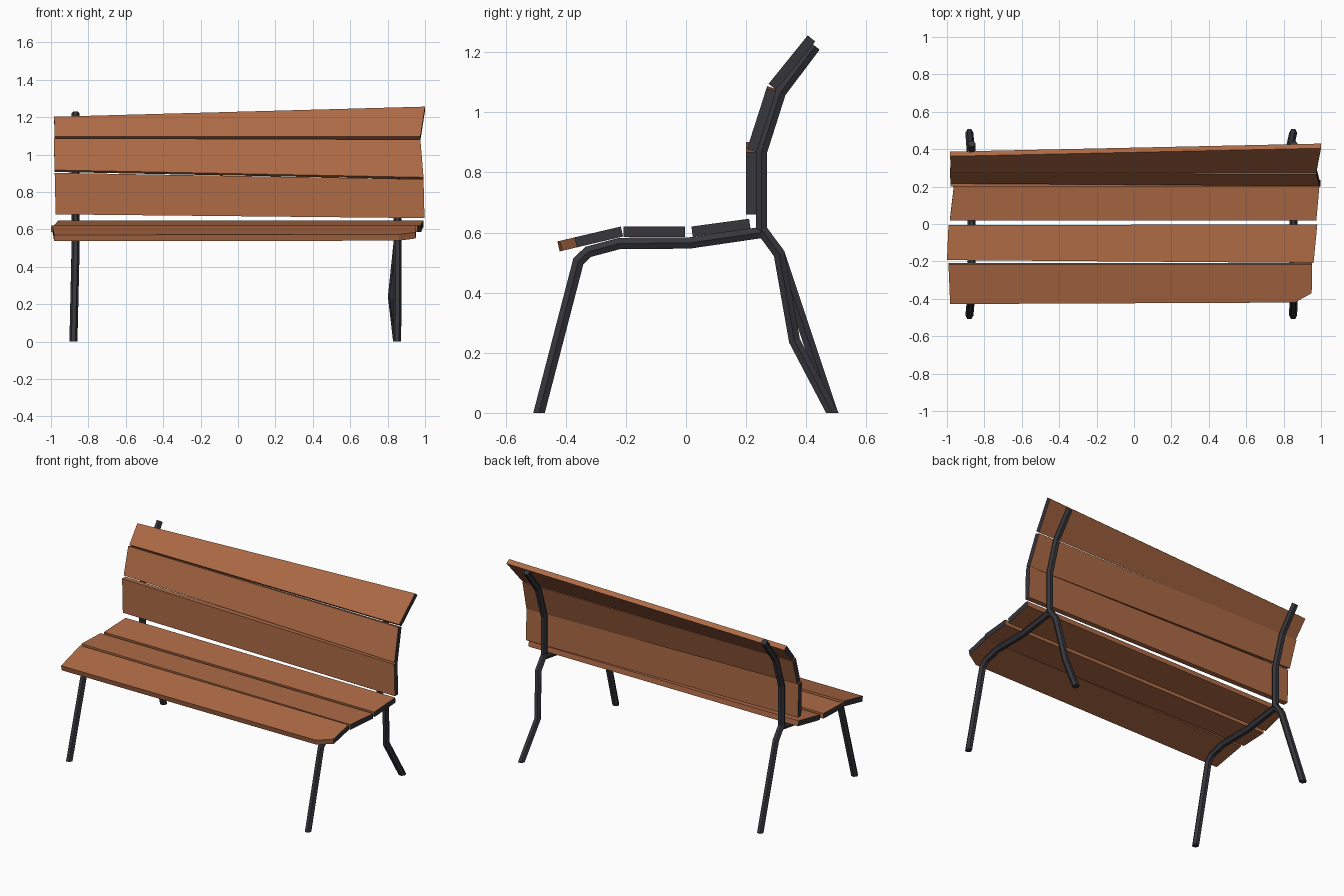
import bpy, bmesh, math
from mathutils import Vector

if "Cube" in bpy.data.objects:
    bpy.data.objects.remove(bpy.data.objects["Cube"])


def material(name, rgb):
    m = bpy.data.materials.new(name)
    m.diffuse_color = (*rgb, 1)
    m.use_nodes = True
    m.node_tree.nodes["Principled BSDF"].inputs["Base Color"].default_value = m.diffuse_color
    return m


WOOD = material("brown wood", (0.42, 0.145, 0.06))
DARK = material("dark metal", (0.038, 0.037, 0.045))


def finish(bm, name, mats):
    bmesh.ops.recalc_face_normals(bm, faces=bm.faces)
    me = bpy.data.meshes.new(name)
    for m in mats:
        me.materials.append(m)
    ob = bpy.data.objects.new(name, me)
    bpy.context.collection.objects.link(ob)
    return me


def plank(name, pts, thick=0.034):
    """Board from its visible face (counter-clockwise), thickened backwards; dark ends."""
    bm = bmesh.new()
    face = bm.faces.new([bm.verts.new(p) for p in pts])
    face.normal_update()
    off = face.normal * -thick
    new = bmesh.ops.extrude_face_region(bm, geom=[face], use_keep_orig=True)["geom"]
    for v in new:
        if isinstance(v, bmesh.types.BMVert):
            v.co += off
    me = finish(bm, name, (WOOD, DARK))
    bm.normal_update()
    for f in bm.faces:
        f.material_index = 1 if abs(f.normal.x) > 0.8 else 0
    bm.to_mesh(me)
    bm.free()


def tube(name, path, sides=6, r=0.0215):
    """Mitred hexagonal bar along a path of (x, y, z); ends on the ground are cut level."""
    P = [Vector(p) for p in path]
    bm = bmesh.new()
    rings = []
    for i, p in enumerate(P):
        t_in = (P[i] - P[i - 1]).normalized() if i else (P[1] - P[0]).normalized()
        t_out = (P[i + 1] - P[i]).normalized() if i < len(P) - 1 else t_in
        n = Vector((0, 0, 1)) if p.z == 0 else (t_in + t_out).normalized()
        side = Vector((1, 0, 0))
        side = (side - t_in * side.dot(t_in)).normalized()
        up = t_in.cross(side)
        ring = []
        for k in range(sides):
            a = 2 * math.pi * k / sides
            q = side * math.cos(a) * r + up * math.sin(a) * r
            q -= t_in * (q.dot(n) / t_in.dot(n))   # slide onto the mitre plane
            ring.append(bm.verts.new(p + q))
        rings.append(ring)
    for a, b in zip(rings, rings[1:]):
        for k in range(sides):
            j = (k + 1) % sides
            bm.faces.new((a[k], a[j], b[j], b[k]))
    bm.faces.new(rings[0])
    bm.faces.new(rings[-1])
    me = finish(bm, name, (DARK,))
    bm.to_mesh(me)
    bm.free()


# seat planks
def front_z(y):
    return 0.57 + (y + 0.43) * 0.235


plank("seat_plank_front", [(x, y, front_z(y)) for x, y in (
    (-0.983, -0.428), (0.86, -0.42), (0.95, -0.37), (0.953, -0.217), (-0.992, -0.217))])
plank("seat_plank_middle", [(-1.0, -0.193, 0.62), (0.96, -0.208, 0.62),
                            (0.98, -0.003, 0.62), (-0.992, -0.005, 0.62)])
plank("seat_plank_rear", [(-0.985, 0.018, 0.62), (0.975, 0.018, 0.62),
                          (0.992, 0.21, 0.646), (-0.962, 0.21, 0.646)])

# backrest planks
plank("back_plank_lower", [(-0.975, 0.2, 0.68), (0.997, 0.2, 0.66),
                           (0.992, 0.2, 0.868), (-0.98, 0.2, 0.902)])
plank("back_plank_middle", [(-0.98, 0.216, 0.917), (0.992, 0.203, 0.878),
                            (0.975, 0.268, 1.08), (-0.985, 0.27, 1.087)])
plank("back_plank_upper", [(-0.98, 0.275, 1.095), (0.975, 0.275, 1.095),
                           (1.0, 0.405, 1.256), (-0.983, 0.362, 1.202)], 0.032)

# metal frames: front leg with seat rail, and rear leg with upright
for side, x, foot in (("left", -0.868, -0.88), ("right", 0.853, 0.851)):
    tube(side + "_front_leg_and_rail", [
        (foot, -0.489, 0), (x, -0.358, 0.505), (x, -0.325, 0.536),
        (x, -0.22, 0.564), (x, 0.01, 0.565), (x, 0.25, 0.6)])
    kink = [(0.823, 0.361, 0.24)] if side == "right" else []
    tube(side + "_rear_leg_and_upright", [
        (foot, 0.487, 0), *kink, (x, 0.31, 0.53), (x, 0.251, 0.61),
        (x, 0.251, 0.868), (x, 0.314, 1.066), (x, 0.43, 1.22)])
